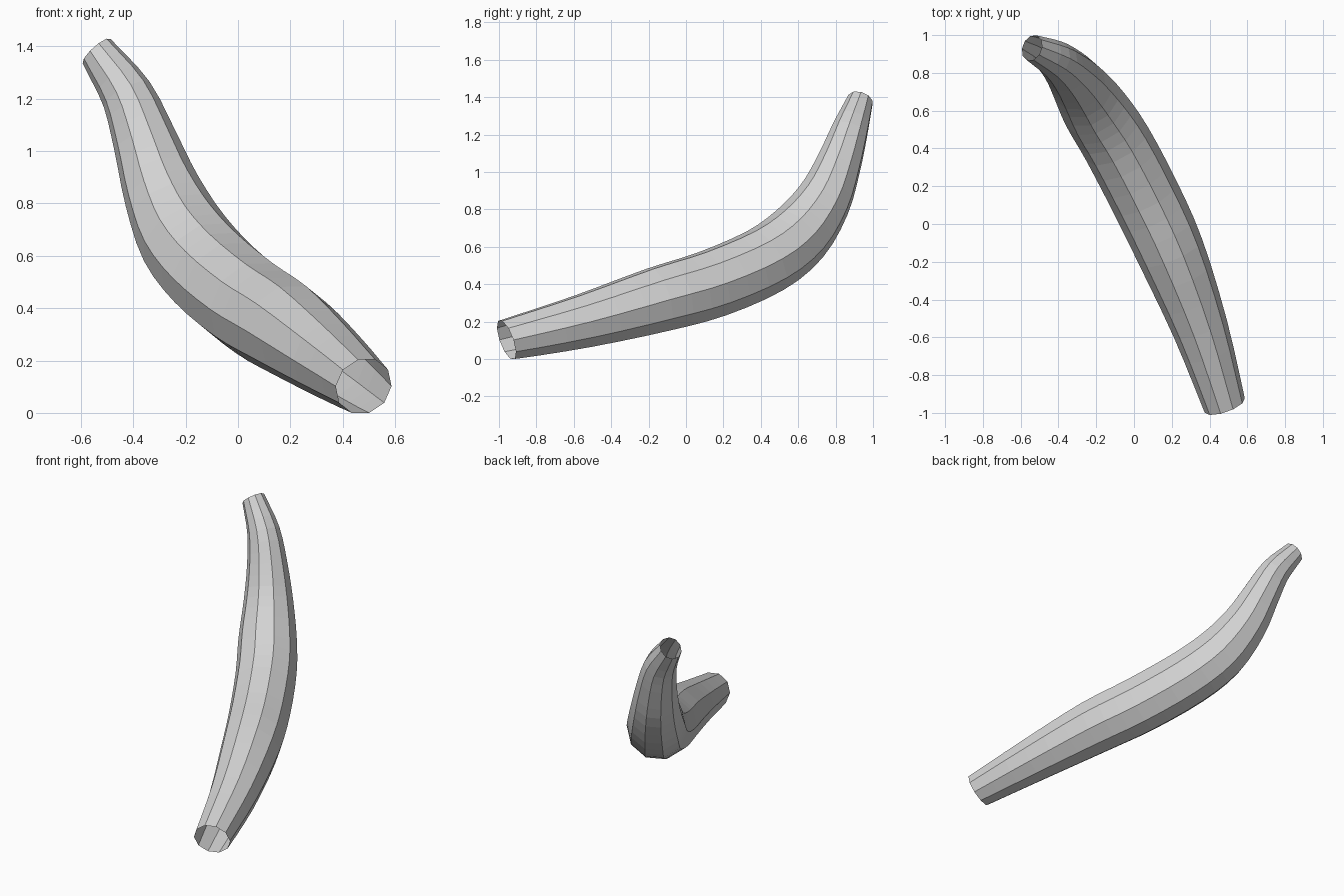
import bpy, bmesh, math
from mathutils import Vector

if "Cube" in bpy.data.objects:
    bpy.data.objects.remove(bpy.data.objects["Cube"])

SIDES = 10
STEPS = 3

# Centre line of the tube: x, y, z, radius
PATH = [
    (0.48, -0.96, 0.115, 0.113),
    (0.35, -0.55, 0.215, 0.148),
    (0.195, -0.15, 0.33, 0.180),
    (0.06, 0.14, 0.415, 0.187),
    (-0.09, 0.425, 0.54, 0.186),
    (-0.205, 0.605, 0.68, 0.177),
    (-0.29, 0.735, 0.86, 0.150),
    (-0.355, 0.815, 1.05, 0.123),
    (-0.425, 0.875, 1.23, 0.100),
    (-0.54, 0.932, 1.395, 0.071),
]
START_DIR = Vector((-0.32, 0.90, 0.33)).normalized()
END_DIR = Vector((-0.90, 0.37, 1.0)).normalized()


def spline(points, steps):
    """Smooth curve through all the points, radius included."""
    p = [Vector(q) for q in points]
    p = [2 * p[0] - p[1]] + p + [2 * p[-1] - p[-2]]
    out = []
    for i in range(1, len(p) - 2):
        a, b, c, d = p[i - 1:i + 3]
        for s in range(steps):
            t = s / steps
            out.append(0.5 * (2 * b + (c - a) * t + (2 * a - 5 * b + 4 * c - d) * t**2
                              + (3 * b - a - 3 * c + d) * t**3))
    out.append(p[-2])
    return out


# Open-ended tube swept along the centre line
samples = spline(PATH, STEPS)
centres = [s.to_3d() for s in samples]
last = len(centres) - 1
bm = bmesh.new()
rings = []
up = Vector((0, 0, 1))
for i, (s, c) in enumerate(zip(samples, centres)):
    if i == 0:
        d = START_DIR
    elif i == last:
        d = END_DIR
    else:
        d = (centres[i + 1] - centres[i - 1]).normalized()
    up = (up - d * up.dot(d)).normalized()
    side = d.cross(up)
    ring = []
    for k in range(SIDES):
        a = 2 * math.pi * (k + 0.5) / SIDES
        ring.append(bm.verts.new(c + s[3] * (up * math.cos(a) + side * math.sin(a))))
    rings.append(ring)
for r0, r1 in zip(rings, rings[1:]):
    for k in range(SIDES):
        n = (k + 1) % SIDES
        bm.faces.new((r0[k], r0[n], r1[n], r1[k]))
bmesh.ops.recalc_face_normals(bm, faces=bm.faces)
if sum(f.normal.dot(f.calc_center_median() - centres[0])
       for f in bm.faces if rings[0][0] in f.verts) < 0:
    bmesh.ops.reverse_faces(bm, faces=bm.faces)

# Stand the tube on the floor
low = min(v.co.z for v in bm.verts)
bmesh.ops.translate(bm, verts=bm.verts, vec=(0, 0, -low))

mesh = bpy.data.meshes.new("curved_tube")
bm.to_mesh(mesh)
bm.free()
grey = bpy.data.materials.new("light grey")
grey.diffuse_color = (0.65, 0.65, 0.65, 1)
grey.use_nodes = True
grey.node_tree.nodes["Principled BSDF"].inputs["Base Color"].default_value = grey.diffuse_color
mesh.materials.append(grey)
tube = bpy.data.objects.new("curved_tube", mesh)
bpy.context.collection.objects.link(tube)
